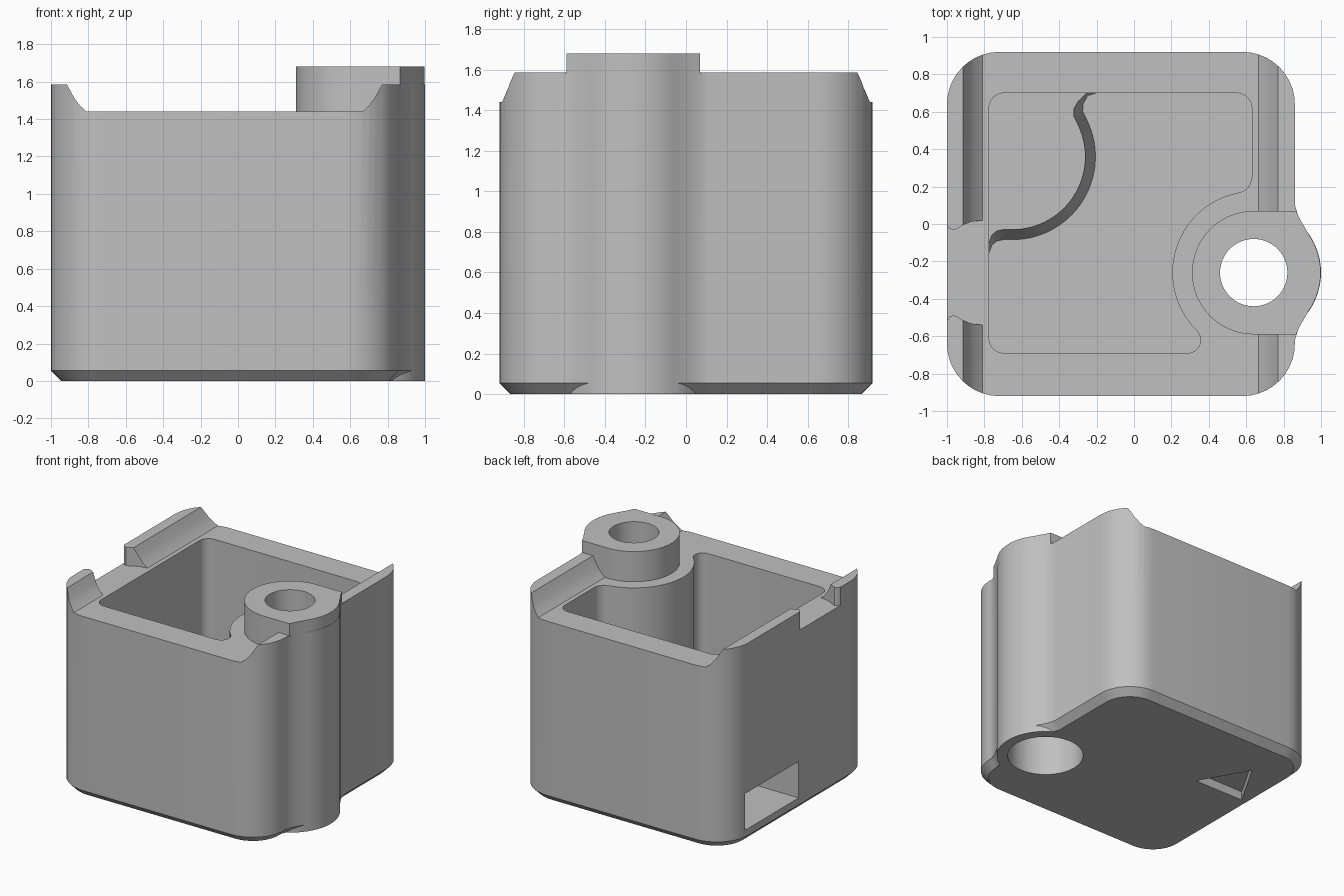
import bpy, bmesh
from math import sin, cos, radians
from mathutils import Vector

cube = bpy.data.objects.get("Cube")
if cube:
    bpy.data.objects.remove(cube, do_unlink=True)

grey = bpy.data.materials.new("plain grey")
grey.use_nodes = True
COLOUR = (0.53, 0.53, 0.53, 1)
grey.diffuse_color = COLOUR
grey.node_tree.nodes["Principled BSDF"].inputs["Base Color"].default_value = COLOUR

BX, BY = 0.64, -0.26      # post axis
TOP, RIM, FLOOR = 1.585, 1.44, 0.14


def arc(cx, cy, r, a0, a1, n=10):
    angles = [radians(a0 + (a1 - a0) * i / n) for i in range(n + 1)]
    return [(cx + r * cos(a), cy + r * sin(a)) for a in angles]


def circle(cx, cy, r, n=64):
    return arc(cx, cy, r, 0, 360, n)[:-1]


def rounded_rect(x0, x1, y0, y1, r):
    return (arc(x1 - r, y1 - r, r, 0, 90) + arc(x0 + r, y1 - r, r, 90, 180)
            + arc(x0 + r, y0 + r, r, 180, 270) + arc(x1 - r, y0 + r, r, 270, 360))


def clean(points):
    out = []
    for p in points:
        if not out or (Vector(p) - Vector(out[-1])).length > 0.003:
            out.append(p)
    return out


def loft(name, *layers, place=lambda x, y, z: (x, y, z)):
    """Solid through matching outlines, each given as (points, height)."""
    bm = bmesh.new()
    rings = [[bm.verts.new(place(x, y, z)) for x, y in pts] for pts, z in layers]
    n = len(rings[0])
    bm.faces.new(rings[0][::-1])
    bm.faces.new(rings[-1])
    for low, high in zip(rings, rings[1:]):
        for i in range(n):
            j = (i + 1) % n
            bm.faces.new((low[i], low[j], high[j], high[i]))
    bmesh.ops.recalc_face_normals(bm, faces=bm.faces)
    mesh = bpy.data.meshes.new(name)
    bm.to_mesh(mesh)
    bm.free()
    mesh.materials.append(grey)
    obj = bpy.data.objects.new(name, mesh)
    bpy.context.collection.objects.link(obj)
    return obj


def prism(name, pts, z0, z1):
    return loft(name, (pts, z0), (pts, z1))


def combine(target, tool, operation):
    mod = target.modifiers.new(operation, "BOOLEAN")
    mod.operation, mod.solver, mod.object = operation, "EXACT", tool
    bpy.context.view_layer.objects.active = target
    bpy.ops.object.modifier_apply(modifier=mod.name)
    bpy.data.objects.remove(tool, do_unlink=True)


def mirrored(points):
    """Points followed by their reflection across the post's centre line."""
    return points + [(x, 2 * BY - y) for x, y in points[::-1]]


# Outer block with a chamfered foot
CH = 0.055
outer = rounded_rect(-1, 0.86, -0.92, 0.92, 0.28)
foot = rounded_rect(-1 + CH, 0.86 - CH, -0.92 + CH, 0.92 - CH, 0.28 - CH)
body = loft("container_body", (foot, 0), (outer, CH), (outer, TOP))

# Round post on the side, blended into the wall
combine(body, prism("post", circle(BX, BY, 0.36), 0, TOP - 0.001), "UNION")
flare = [(0.876, 0.05), (0.89, 0.02), (0.911, -0.015)] + arc(BX, BY, 0.358, 35, 0, 8)[:-1]
web = mirrored([(0.7, 0.14), (0.855, 0.14), (0.863, 0.09)] + flare)
web_foot = [(x - CH, y) for x, y in web]
combine(body, loft("post_web", (web_foot, 0.001), (web, CH), (web, TOP - 0.002)), "UNION")

# Lowered rim between two sloped side rails
trench = [(-0.81, RIM), (0.665, RIM), (0.70, 1.472), (0.73, 1.512), (0.77, TOP),
          (0.77, 1.8), (-0.915, 1.8), (-0.915, TOP), (-0.875, 1.512), (-0.845, 1.472)]
combine(body, loft("rim_cutter", (trench, -1.2), (trench, 1.2),
                   place=lambda x, y, z: (x, z, y)), "DIFFERENCE")

# Notch through the rail opposite the post
notch = mirrored([(-1.1, -0.005), (-1, -0.005), (-0.985, -0.025), (-0.965, -0.032),
                  (-0.945, -0.025), (-0.92, -0.008), (-0.87, 0.012), (-0.81, 0.02), (-0.7, 0.02)])
combine(body, prism("notch_cutter", notch, RIM, 1.8), "DIFFERENCE")

# Main cavity, curving round the post
cavity = clean(arc(-0.695, -0.61, 0.08, 180, 270) + arc(0.286, -0.62, 0.07, -90, 45.5)
               + arc(BX, BY, 0.435, 225.5, 101, 28) + arc(0.54, 0.255, 0.09, -79, 0)
               + arc(0.55, 0.62, 0.08, 0, 90) + arc(-0.695, 0.62, 0.08, 90, 180))
combine(body, prism("cavity_cutter", cavity, FLOOR, 1.8), "DIFFERENCE")


# Tapered housing in the cavity corner, over the side slot
def housing(r):
    end = Vector((-0.65 + r * cos(radians(27)), 0.36 + r * sin(radians(27))))
    low = 0.36 - r
    return ([(-0.86, 0.8), (-0.86, low - 0.07), (-0.775, low - 0.07), (-0.76, low - 0.03),
             (-0.735, low - 0.008), (-0.70, low)]
            + arc(-0.65, 0.36, r, -90, 27, 28)
            + [(end.x - 0.02, end.y + 0.04), (end.x - 0.018, end.y + 0.08),
               (end.x + 0.005, end.y + 0.12), (end.x + 0.05, 0.70), (end.x + 0.05, 0.8)])


combine(body, loft("slot_housing", (housing(0.45), 0.1), (housing(0.39), 0.5)), "UNION")

# Slot opening in the wall with a rounded inner end
slot = [(-1.1, 0.68), (-1.1, 0.012)] + arc(-0.65, 0.346, 0.334, -90, 90, 24)
combine(body, prism("slot_cutter", slot, 0.11, 0.40), "DIFFERENCE")

# Raised collar on top of the post
collar = clean(arc(BX, BY, 0.33, 270, 90, 32) + [(0.866, 0.07)] + mirrored(flare)
               + [(0.866, 2 * BY - 0.07)])
combine(body, prism("post_collar", collar, 1.3, 1.68), "UNION")

# Stepped bore through the post
combine(body, prism("bore_cutter", circle(BX, BY, 0.18), -0.2, 2), "DIFFERENCE")
combine(body, prism("socket_cutter", circle(BX, BY, 0.28), -0.2, 1.25), "DIFFERENCE")

# Shallow triangle sunk into the underside
triangle = circle(-0.677, 0.30, 0.255, 3)
triangle = [(-0.677 - (y - 0.30), 0.30 + (x + 0.677)) for x, y in triangle]
combine(body, prism("triangle_cutter", triangle, -0.1, 0.07), "DIFFERENCE")

# Smooth curves, crisp edges
bpy.ops.object.select_all(action="DESELECT")
body.select_set(True)
bpy.context.view_layer.objects.active = body
bpy.ops.object.shade_smooth_by_angle(angle=radians(30))
